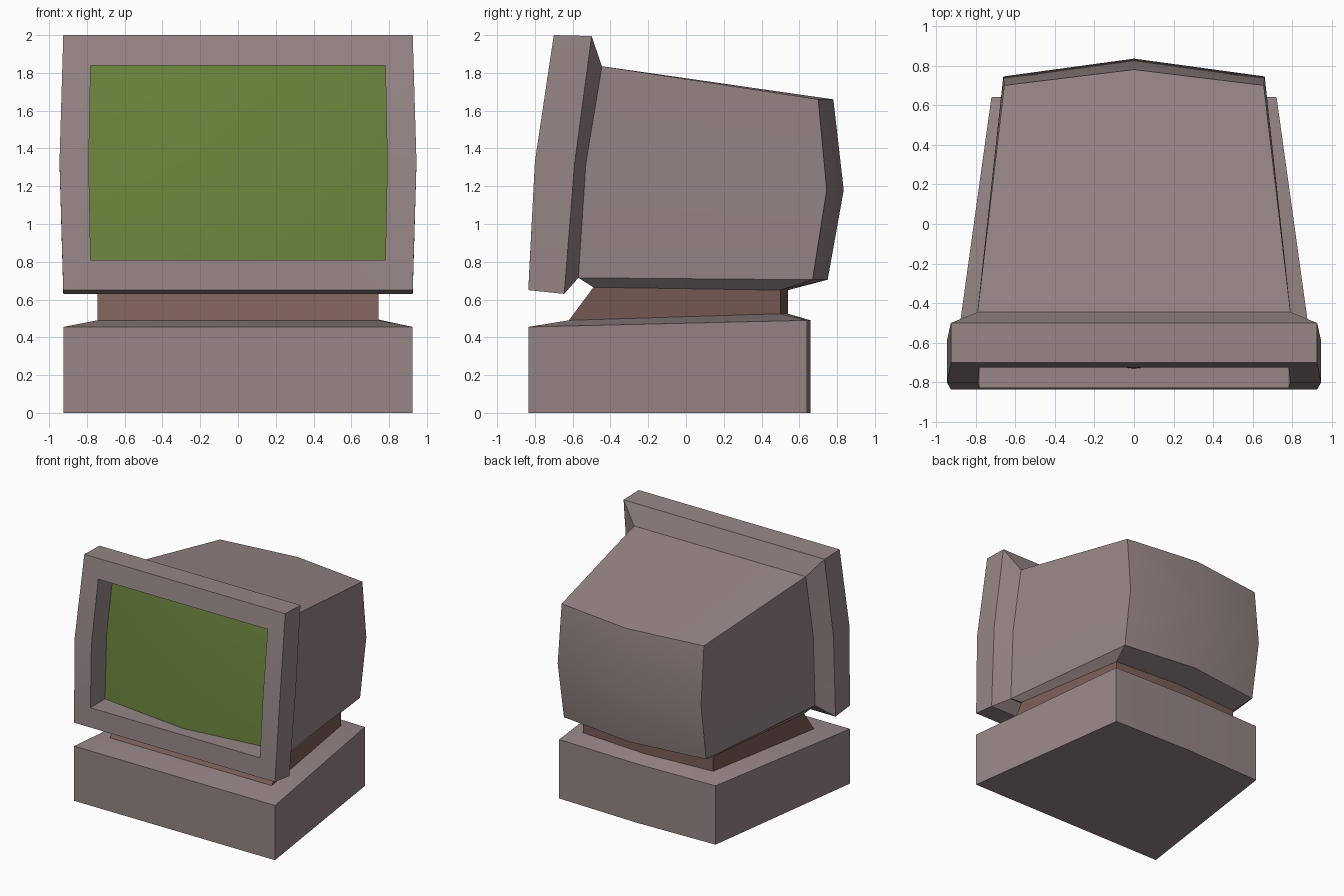
import bpy, math

if "Cube" in bpy.data.objects:
    bpy.data.objects.remove(bpy.data.objects["Cube"])


def material(name, rgb):
    m = bpy.data.materials.new(name)
    m.diffuse_color = (*rgb, 1)
    m.use_nodes = True
    m.node_tree.nodes["Principled BSDF"].inputs["Base Color"].default_value = m.diffuse_color
    return m


casing = material("casing grey", (0.31, 0.24, 0.24))
green = material("screen green", (0.145, 0.23, 0.045))
brown = material("neck brown", (0.20, 0.112, 0.095))


def build(name, verts, faces, mat):
    me = bpy.data.meshes.new(name)
    me.from_pydata(verts, [], faces)
    me.materials.append(mat)
    ob = bpy.data.objects.new(name, me)
    bpy.context.collection.objects.link(ob)
    bpy.ops.object.select_all(action='DESELECT')
    bpy.context.view_layer.objects.active = ob
    ob.select_set(True)
    bpy.ops.object.shade_smooth_by_angle(angle=math.radians(25))
    return ob


def loft(rings, flip=False, skip_last=()):
    """Quads between consecutive rings of equal length."""
    n = len(rings[0])
    verts = [p for r in rings for p in r]
    faces = []
    for i in range(len(rings) - 1):
        for j in range(n):
            if i == len(rings) - 2 and j in skip_last:
                continue
            a, b, k = i * n, (i + 1) * n, (j + 1) % n
            f = [a + j, a + k, b + k, b + j]
            faces.append(f[::-1] if flip else f)
    return verts, faces


def cap(verts, faces, start, centre, flip=False):
    """Close an 8-point ring with four quads around a centre point."""
    c = len(verts)
    verts.append(centre)
    for j in (0, 2, 4, 6):
        f = [start + j, start + j + 1, c, start + (j - 1) % 8]
        faces.append(f[::-1] if flip else f)


def ring8(x, xm, bottom, mid, top, bulge=0.0):
    """Upright ring from (y, z) levels; bulge shifts the centre column in y."""
    (yb, zb), (ym, zm), (yt, zt) = bottom, mid, top
    return [(-x, yb, zb), (0, yb + bulge, zb), (x, yb, zb), (xm, ym, zm),
            (x, yt, zt), (0, yt + bulge, zt), (-x, yt, zt), (-xm, ym, zm)]


def ring5(xf, yf, zf, xb, yb, yc, zb):
    """Flat ring with a kinked back edge."""
    return [(-xf, yf, zf), (xf, yf, zf), (xb, yb, zb), (0, yc, zb), (-xb, yb, zb)]


# Monitor casing: recess wall, bezel, rear chamfer, tapered body, bulged back
screen = ring8(0.78, 0.79, (-0.635, 0.81), (-0.60, 1.32), (-0.525, 1.84), -0.095)
shell = [
    screen,
    ring8(0.78, 0.79, (-0.827, 0.81), (-0.80, 1.32), (-0.724, 1.84)),
    ring8(0.925, 0.945, (-0.835, 0.65), (-0.80, 1.33), (-0.70, 2.0)),
    ring8(0.925, 0.945, (-0.645, 0.63), (-0.59, 1.32), (-0.50, 1.995)),
    ring8(0.79, 0.80, (-0.57, 0.715), (-0.53, 1.32), (-0.445, 1.835)),
    ring8(0.655, 0.66, (0.67, 0.705), (0.745, 1.18), (0.70, 1.66), 0.08),
]
v, f = loft(shell, flip=True, skip_last=(0, 1))
cap(v, f, 40, (0, 0.835, 1.18), flip=True)
build("monitor_casing", v, f, casing)

# Curved screen
v, f = list(screen), []
cap(v, f, 0, (0, -0.70, 1.32))
build("screen", v, f, green)

# Base, neck and underside share their rings
floor = ring5(0.925, -0.835, 0, 0.72, 0.64, 0.66, 0)
shoulder = ring5(0.925, -0.835, 0.455, 0.72, 0.64, 0.66, 0.49)
neck_low = ring5(0.745, -0.62, 0.49, 0.60, 0.50, 0.54, 0.525)
neck_top = ring5(0.745, -0.49, 0.665, 0.60, 0.50, 0.54, 0.65)
belly = ring5(0.79, -0.57, 0.715, 0.655, 0.67, 0.75, 0.705)

v, f = loft([floor, shoulder, neck_low])
f.append([4, 3, 2, 1, 0])
build("base", v, f, casing)
build("neck", *loft([neck_low, neck_top]), brown)
build("monitor_underside", *loft([neck_top, belly]), casing)
